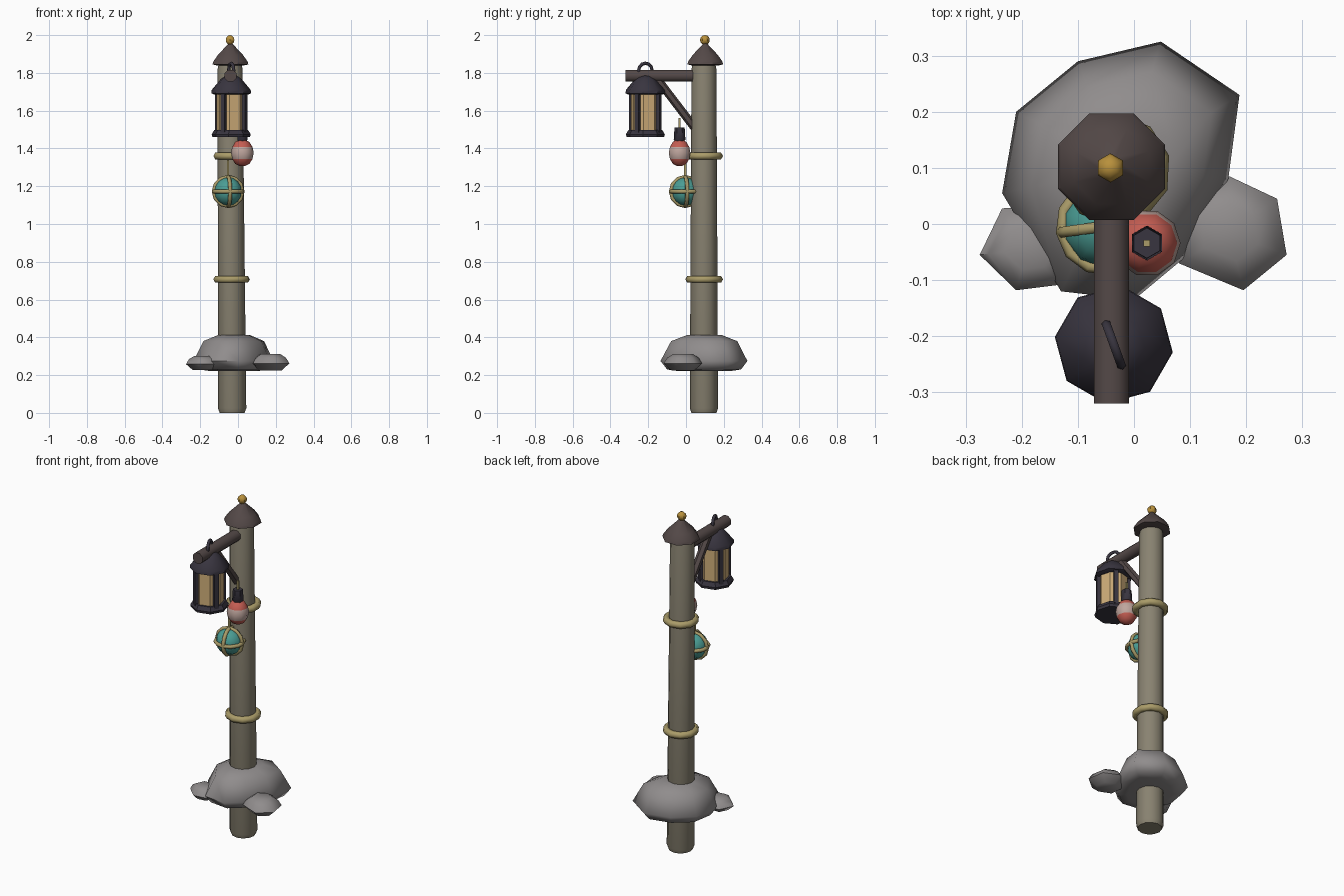
import bpy, bmesh, math
from mathutils import Vector, Matrix

if "Cube" in bpy.data.objects:
    bpy.data.objects.remove(bpy.data.objects["Cube"])

def mat(name, r, g, b):
    m = bpy.data.materials.new(name)
    m.diffuse_color = (r, g, b, 1)
    m.use_nodes = True
    m.node_tree.nodes["Principled BSDF"].inputs["Base Color"].default_value = m.diffuse_color
    return m

POST = mat("weathered_post", .25, .225, .165)
STONE = mat("grey_stone", .28, .265, .265)
WOOD = mat("dark_wood", .088, .066, .064)
IRON = mat("dark_iron", .04, .035, .05)
GLASS = mat("warm_glass", .62, .42, .19)
ROPE = mat("rope", .40, .33, .14)
TEAL = mat("teal_glass", .07, .34, .30)
RED = mat("red_paint", .55, .11, .085)
PALE = mat("pale_band", .52, .38, .34)
GOLD = mat("gold", .48, .28, .045)

def finish(name, bm, material, angle=50):
    bmesh.ops.recalc_face_normals(bm, faces=bm.faces)
    me = bpy.data.meshes.new(name)
    bm.to_mesh(me)
    bm.free()
    me.materials.append(material)
    me.shade_smooth()
    me.set_sharp_from_angle(angle=math.radians(angle))
    ob = bpy.data.objects.new(name, me)
    bpy.context.collection.objects.link(ob)
    return ob

def loft(name, loops, material, angle=50):
    """Skin a stack of equal-length closed loops and cap both ends."""
    bm = bmesh.new()
    rows = [[bm.verts.new(p) for p in loop] for loop in loops]
    n = len(rows[0])
    for a, b in zip(rows, rows[1:]):
        for i in range(n):
            j = (i + 1) % n
            bm.faces.new((a[i], a[j], b[j], b[i]))
    bm.faces.new(rows[0])
    bm.faces.new(rows[-1])
    return finish(name, bm, material, angle)

def lathe(name, x, y, profile, sides, material, turn=0, angle=50):
    loops = []
    for r, z in profile:
        loops.append([(x + r * math.cos(turn + math.tau * i / sides),
                       y + r * math.sin(turn + math.tau * i / sides), z)
                      for i in range(sides)])
    return loft(name, loops, material, angle)

def rod(name, p, q, r, sides, material):
    p, q = Vector(p), Vector(q)
    rot = (q - p).to_track_quat('Z', 'Y').to_matrix()
    ring = [rot @ Vector((r * math.cos(math.tau * (i + .5) / sides),
                          r * math.sin(math.tau * (i + .5) / sides), 0))
            for i in range(sides)]
    return loft(name, [[p + v for v in ring], [q + v for v in ring]], material)

def torus(name, c, R, r, material, rot=Matrix.Identity(3), n=10, m=6, squash=1):
    bm = bmesh.new()
    v = []
    for i in range(n):
        a = math.tau * i / n
        row = []
        for k in range(m):
            b = math.tau * k / m
            d = R + r * math.cos(b)
            p = Vector((d * math.cos(a), d * math.sin(a), r * squash * math.sin(b)))
            row.append(bm.verts.new(Vector(c) + rot @ p))
        v.append(row)
    for i in range(n):
        for k in range(m):
            i2, k2 = (i + 1) % n, (k + 1) % m
            bm.faces.new((v[i][k], v[i2][k], v[i2][k2], v[i][k2]))
    return finish(name, bm, material, 70)

def ball(name, c, r, material, u=10, v=8, zs=1):
    bm = bmesh.new()
    bmesh.ops.create_uvsphere(bm, u_segments=u, v_segments=v, radius=r)
    for p in bm.verts:
        p.co = Vector(c) + Vector((p.co.x, p.co.y, p.co.z * zs))
    return finish(name, bm, material)

def rock(name, c, outline, levels):
    loops = [[(c[0] + (x - c[0]) * s, c[1] + (y - c[1]) * s, z) for x, y in outline]
             for s, z in levels]
    return loft(name, loops, STONE, 60)

rad = math.radians

# Main post, leaning very slightly
post = lathe("post", 0, .095, [(.066, 0), (.075, .025), (.066, 1.82), (.06, 1.85)], 12, POST)
for p in post.data.vertices:
    p.co.x += -.031 - .006 * p.co.z

# Post cap and finial
lathe("post_cap", -.04, .102, [(.07, 1.838), (.103, 1.845), (.098, 1.86), (.072, 1.895),
                               (.018, 1.948), (.012, 1.955)], 8, WOOD, rad(22.5), 40)
ball("finial", (-.042, .1, 1.974), .026, GOLD, 6, 6)

# Rope bindings around the post
for z in (.707, 1.36):
    torus("rope_binding", (-.034, .096, z), .08, .02, ROPE,
          Matrix.Rotation(rad(15), 3, 'Z'), 10, 6)

# Boulders around the foot
rock("large_boulder", (-.02, .1),
     [(.048, .325), (.188, .23), (.168, .08), (.09, -.06), (0, -.135),
      (-.13, -.12), (-.235, .055), (-.21, .2), (-.1, .29)],
     [(.62, .222), (.85, .23), (1, .275), (.76, .38), (.4, .412)])
rock("right_boulder", (.17, -.015),
     [(.17, .085), (.255, .045), (.272, -.055), (.195, -.118), (.08, -.07), (.07, .04)],
     [(.6, .225), (1, .262), (.82, .292), (.5, .313)])
rock("left_boulder", (-.19, -.045),
     [(-.275, -.055), (-.235, .028), (-.15, .03), (-.1, -.05), (-.13, -.108), (-.21, -.118)],
     [(.6, .228), (1, .258), (.82, .285), (.5, .3)])

# Arm and diagonal brace
rod("arm", (-.04, -.32, 1.785), (-.04, .09, 1.785), .034, 8, WOOD)
rod("brace", (-.04, -.15, 1.765), (-.04, .06, 1.49), .022, 6, WOOD)

# Hanging lantern
LX, LY, T = -.036, -.215, rad(15)
lathe("lantern_base", LX, LY, [(.1, 1.46), (.104, 1.475), (.09, 1.498)], 8, IRON, T + rad(22.5), 35)
lathe("lantern_glass", LX, LY, [(.078, 1.495), (.078, 1.695)], 8, GLASS, T + rad(22.5), 30)
lathe("lantern_roof", LX, LY, [(.09, 1.685), (.106, 1.692), (.104, 1.71), (.055, 1.768),
                               (.03, 1.785)], 8, IRON, T + rad(22.5), 40)
for k in range(4):
    a = T + rad(45 + 90 * k)
    x, y = LX + .08 * math.cos(a), LY + .08 * math.sin(a)
    lathe("lantern_bar", x, y, [(.017, 1.485), (.017, 1.7)], 4, IRON, a + rad(45), 30)
torus("lantern_ring", (LX, LY, 1.813), .038, .009, IRON,
      Matrix.Rotation(rad(20), 3, 'Z') @ Matrix.Rotation(rad(90), 3, 'Y'), 12, 6)

# Red float with a pale middle band
FX, FY = .023, -.034
red = lathe("red_float", FX, FY, [(.012, 1.306), (.038, 1.319), (.054, 1.345), (.06, 1.377),
                                  (.054, 1.407), (.038, 1.434), (.012, 1.448)], 10, RED)
red.data.materials.append(PALE)
for f in red.data.polygons:
    f.material_index = 1 if 1.346 < f.center.z < 1.406 else 0
lathe("float_cap", FX, FY, [(.024, 1.437), (.031, 1.445), (.027, 1.51)], 6, IRON, rad(30))
rod("float_cord", (FX, FY, 1.5), (FX, FY, 1.56), .008, 4, ROPE)

# Teal glass float in a rope net
G = (-.052, -.004, 1.172)
ball("teal_float", G, .075, TEAL, 10, 8)
turn = Matrix.Rotation(rad(8), 3, 'Z')
for R in (turn, turn @ Matrix.Rotation(rad(90), 3, 'X'), turn @ Matrix.Rotation(rad(90), 3, 'Y')):
    torus("net_rope", G, .077, .011, ROPE, R, 12, 6)
rod("net_cord", (G[0], G[1], 1.25), (G[0], G[1], 1.34), .008, 4, ROPE)
